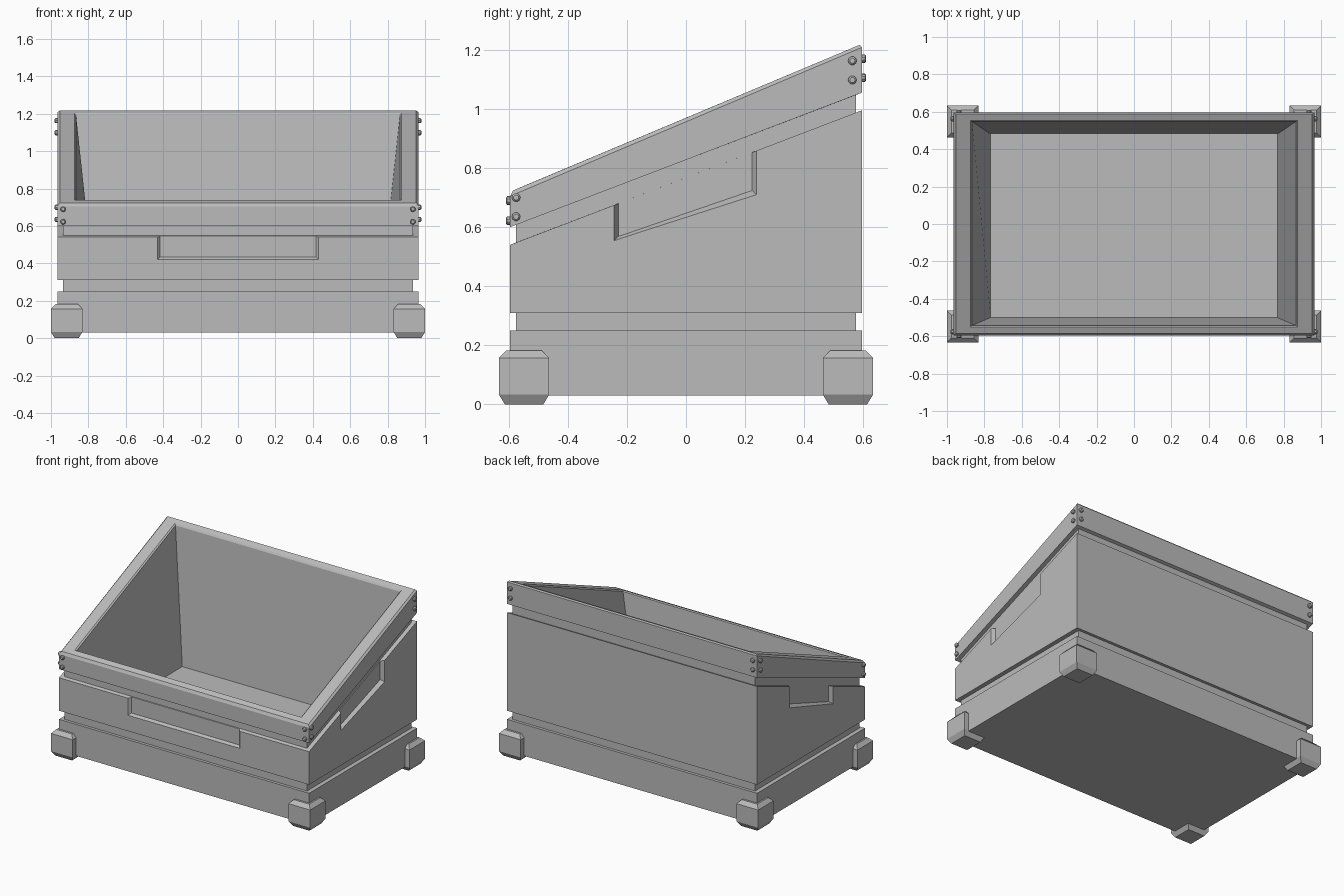
import bpy, bmesh, math
from mathutils import Matrix, Vector

if "Cube" in bpy.data.objects:
    bpy.data.objects.remove(bpy.data.objects["Cube"])

grey = bpy.data.materials.new("painted grey metal")
grey.diffuse_color = (0.5, 0.5, 0.5, 1)
grey.use_nodes = True
grey.node_tree.nodes["Principled BSDF"].inputs["Base Color"].default_value = grey.diffuse_color


def finish(name, bm):
    bmesh.ops.recalc_face_normals(bm, faces=bm.faces)
    mesh = bpy.data.meshes.new(name)
    bm.to_mesh(mesh)
    bm.free()
    mesh.materials.append(grey)
    obj = bpy.data.objects.new(name, mesh)
    bpy.context.collection.objects.link(obj)
    return obj


def loft(name, rings):
    """Join rings of four points and cap both ends."""
    bm = bmesh.new()
    loops = [[bm.verts.new(p) for p in ring] for ring in rings]
    for a, b in zip(loops, loops[1:]):
        for i in range(4):
            j = (i + 1) % 4
            bm.faces.new((a[i], a[j], b[j], b[i]))
    bm.faces.new(loops[0][::-1])
    bm.faces.new(loops[-1])
    return finish(name, bm)


def ring(hx, y0, y1, z0, z1):
    return [(-hx, y0, z0), (hx, y0, z0), (hx, y1, z1), (-hx, y1, z1)]


# Container: lower band, groove, sloped panel, neck, rim, then tapering inside
container = loft("container", [
    ring(.965, -.595, .595, .03, .03),
    ring(.965, -.595, .595, .25, .25),
    ring(.935, -.575, .575, .25, .25),
    ring(.935, -.575, .575, .31, .31),
    ring(.965, -.595, .595, .31, .31),
    ring(.965, -.595, .595, .54, .995),
    ring(.935, -.575, .575, .548, .987),
    ring(.935, -.575, .575, .608, 1.047),
    ring(.965, -.595, .595, .60, 1.055),
    ring(.965, -.595, .595, .705, 1.208),
    ring(.953, -.585, .588, .724, 1.217),
    ring(.875, -.55, .555, .739, 1.203),
    ring(.866, -.543, .548, .733, 1.192),
    ring(.766, -.50, .48, .26, .26),
])


# Shallow handle pockets in the front and both sides
def pocket(to_point, a, b, bottoms, tops, outer, inner):
    rings = []
    for depth, inset in ((outer, 0), (inner, .016)):
        rings.append([to_point(a + inset, bottoms[0] + inset, depth),
                      to_point(b - inset, bottoms[1] + inset, depth),
                      to_point(b - inset, tops[1], depth),
                      to_point(a + inset, tops[0], depth)])
    return loft("pocket_cutter", rings)


cutters = [pocket(lambda u, z, d: (u, -d, z), -.433, .433,
                  (.418, .418), (.572, .572), .598, .579)]
for side in (-1, 1):
    cutters.append(pocket(lambda u, z, d: (side * d, u, z), -.245, .24,
                          (.552, .708), (.705, .89), .968, .94))
bpy.context.view_layer.objects.active = container
for cutter in cutters:
    mod = container.modifiers.new("pocket", 'BOOLEAN')
    mod.operation = 'DIFFERENCE'
    mod.solver = 'EXACT'
    mod.object = cutter
    bpy.ops.object.modifier_apply(modifier=mod.name)
for cutter in cutters:
    bpy.data.objects.remove(cutter, do_unlink=True)

# Chamfered corner feet
for sx, xname in ((-1, "left"), (1, "right")):
    for sy, yname in ((-1, "front"), (1, "back")):
        rings = []
        for z, c in ((0, .02), (.033, 0), (.157, 0), (.182, .024)):
            xs = (sx * (.832 + c), sx * (1 - c))
            ys = (sy * (.463 + c), sy * (.633 - c))
            rings.append([(xs[0], ys[0], z), (xs[1], ys[0], z),
                          (xs[1], ys[1], z), (xs[0], ys[1], z)])
        loft(f"{yname}_{xname}_foot", rings)


# Rounded bolt heads around the rim corners
def bolt(name, centre, direction):
    bm = bmesh.new()
    turn = Vector((0, 0, 1)).rotation_difference(Vector(direction)).to_matrix().to_4x4()
    place = Matrix.Translation(centre) @ turn
    for z, depth, r1, r2 in ((.004, .012, .0145, .0145), (.0125, .005, .0145, .009)):
        bmesh.ops.create_cone(bm, cap_ends=True, segments=10, radius1=r1, radius2=r2,
                              depth=depth, matrix=place @ Matrix.Translation((0, 0, z)))
    return finish(name, bm)


for s in (-1, 1):
    for z in (.622, .69):
        bolt("front_bolt", (s * .935, -.595, z), (0, -1, 0))
    for z in (1.105, 1.17):
        bolt("back_bolt", (s * .935, .595, z), (0, 1, 0))
    for y, z in ((-.575, .635), (-.575, .70), (.563, 1.098), (.563, 1.163)):
        bolt("side_bolt", (s * .965, y, z), (s, 0, 0))
